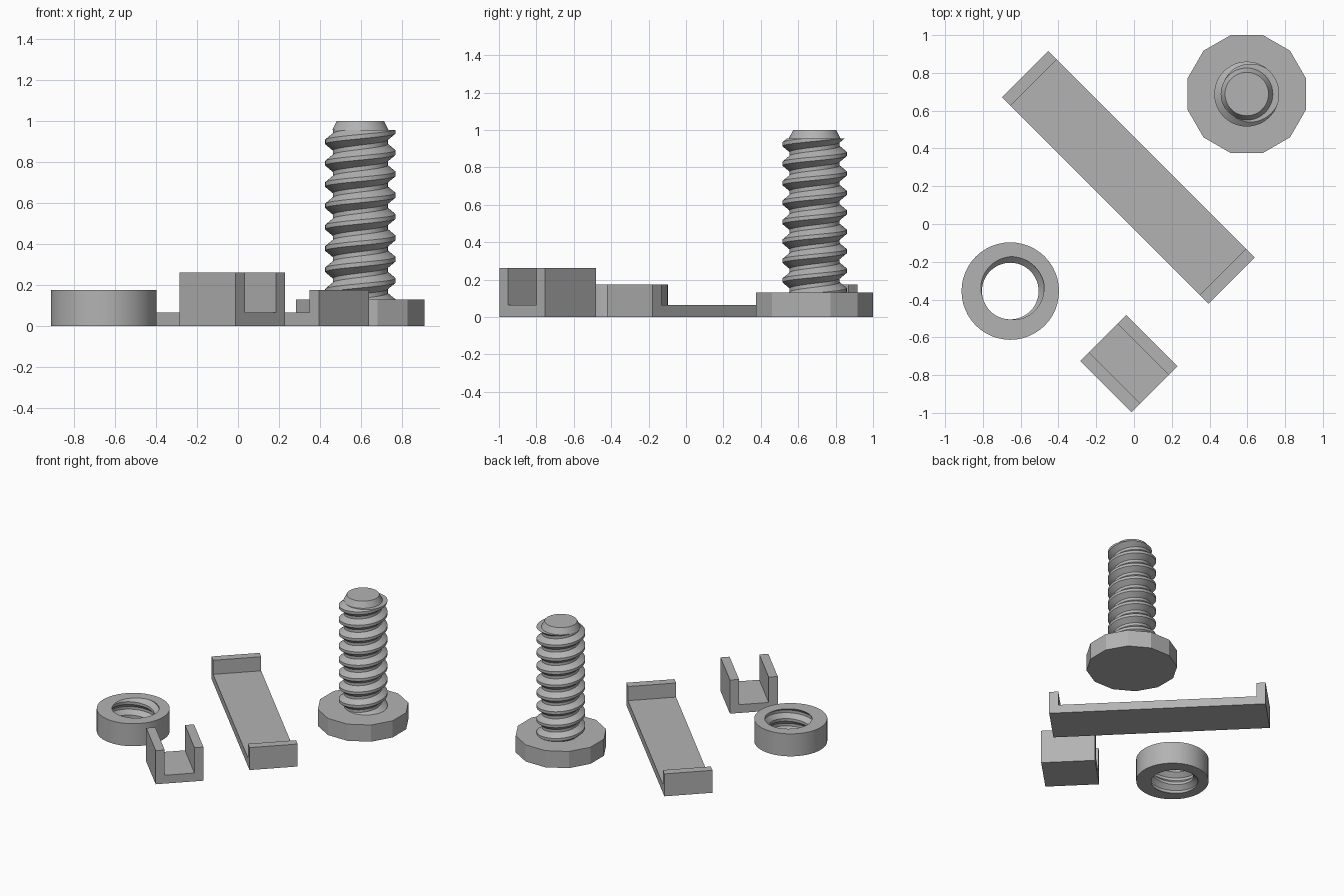
import bpy, bmesh, math

cube = bpy.data.objects.get("Cube")
if cube:
    bpy.data.objects.remove(cube, do_unlink=True)

grey = bpy.data.materials.new("plain grey")
grey.use_nodes = True
grey.diffuse_color = (0.45, 0.45, 0.45, 1)
grey.node_tree.nodes["Principled BSDF"].inputs["Base Color"].default_value = grey.diffuse_color

PITCH = 0.104
SEGMENTS = 48


def add_object(name, bm, location, turn=0.0, smooth=False):
    bmesh.ops.recalc_face_normals(bm, faces=bm.faces)
    mesh = bpy.data.meshes.new(name)
    bm.to_mesh(mesh)
    bm.free()
    mesh.materials.append(grey)
    obj = bpy.data.objects.new(name, mesh)
    bpy.context.collection.objects.link(obj)
    obj.location = location
    obj.rotation_euler.z = math.radians(turn)
    if smooth:
        bpy.ops.object.select_all(action="DESELECT")
        obj.select_set(True)
        bpy.context.view_layer.objects.active = obj
        bpy.ops.object.shade_smooth_by_angle(angle=math.radians(28))
    return obj


def thread_radius(z, crest_z, root, crest):
    """Trapezoid thread: flat crest, sloped flanks, flat root."""
    u = (z - crest_z) / PITCH
    away = abs(u - round(u))
    slope = min(max((away - 0.1) / 0.3, 0), 1)
    return crest + (root - crest) * slope


def threaded_part(name, location, bottom, top, root, crest, phase, before, after):
    """Sweep a helical thread; before and after close each (radius, z) column."""
    bm = bmesh.new()
    columns = []
    turns = math.ceil((top - bottom) / PITCH) + 2
    for j in range(SEGMENTS + 1):
        angle = math.tau * j / SEGMENTS
        crest_z = phase + PITCH * j / SEGMENTS
        first = math.floor((bottom - phase) / PITCH) - 2
        profile = list(before)
        for k in range(first, first + turns + 2):
            for u in (-0.1, 0.1, 0.4, 0.6):
                z = min(max(crest_z + PITCH * (k + u), bottom), top)
                profile.append((thread_radius(z, crest_z, root, crest), z))
        profile += after
        columns.append([bm.verts.new((r * math.cos(angle), r * math.sin(angle), z))
                        for r, z in profile])
    for a, b in zip(columns, columns[1:]):
        for i in range(len(a) - 1):
            bm.faces.new((a[i], b[i], b[i + 1], a[i + 1]))
    bmesh.ops.remove_doubles(bm, verts=bm.verts, dist=1e-5)
    bmesh.ops.dissolve_degenerate(bm, edges=bm.edges, dist=1e-5)
    return add_object(name, bm, location, smooth=True)


def u_channel(name, location, span, depth, height, wall, turn):
    """U-shaped profile along the span, extruded through the depth."""
    s, t = span / 2, span / 2 - wall
    outline = [(-s, 0), (s, 0), (s, height), (t, height),
               (t, wall), (-t, wall), (-t, height), (-s, height)]
    bm = bmesh.new()
    face = bm.faces.new([bm.verts.new((x, -depth / 2, z)) for x, z in outline])
    result = bmesh.ops.extrude_face_region(bm, geom=[face])
    moved = [v for v in result["geom"] if isinstance(v, bmesh.types.BMVert)]
    bmesh.ops.translate(bm, verts=moved, vec=(0, depth, 0))
    return add_object(name, bm, location, turn)


# Bolt: twelve-sided head and threaded shank with a tapered tip
BOLT = (0.597, 0.688)
HEAD_HEIGHT = 0.13
bm = bmesh.new()
head_radius = 0.313 / math.cos(math.pi / 12)
bmesh.ops.create_cone(bm, cap_ends=True, segments=12, radius1=head_radius,
                      radius2=head_radius, depth=HEAD_HEIGHT)
add_object("bolt_head", bm, (*BOLT, HEAD_HEIGHT / 2), 15)
threaded_part("bolt_shank", (*BOLT, 0), HEAD_HEIGHT - 0.005, 0.955, 0.134, 0.172, 0.95,
              [(0, HEAD_HEIGHT - 0.005)], [(0.138, 0.955), (0.115, 1.0), (0, 1.0)])

# Nut: round ring with a matching internal thread
NUT_RADIUS, NUT_HEIGHT = 0.258, 0.175
threaded_part("nut", (-0.655, -0.355, 0), 0, NUT_HEIGHT, 0.15, 0.183, 0.16,
              [(NUT_RADIUS, 0)], [(NUT_RADIUS, NUT_HEIGHT), (NUT_RADIUS, 0)])

# Long strip with a raised lip at each end
u_channel("strip", (-0.03, 0.247, 0), 1.547, 0.345, 0.175, 0.065, -45)

# Short clip with two tall walls
u_channel("clip", (-0.027, -0.739, 0), 0.343, 0.385, 0.262, 0.065, 45)
